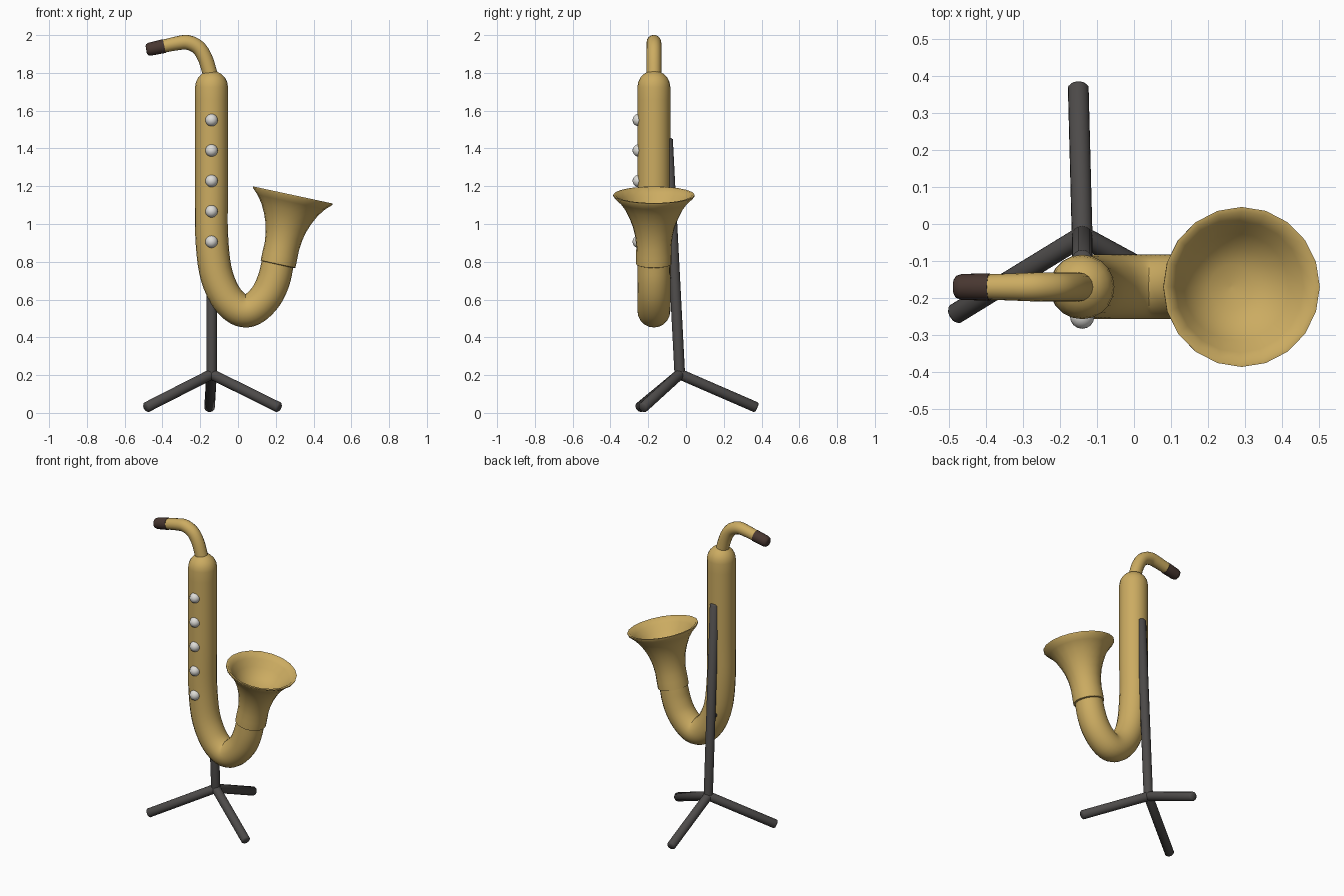
import bpy, bmesh
from math import sin, cos, pi, radians
from mathutils import Vector

if "Cube" in bpy.data.objects:
    bpy.data.objects.remove(bpy.data.objects["Cube"])

Y0 = -0.17   # depth of the instrument's centre plane


def material(name, rgb):
    m = bpy.data.materials.new(name)
    m.diffuse_color = (*rgb, 1)
    m.use_nodes = True
    m.node_tree.nodes["Principled BSDF"].inputs["Base Color"].default_value = m.diffuse_color
    return m


BRASS = material("brass", (0.60, 0.41, 0.12))
BROWN = material("dark_brown", (0.065, 0.038, 0.03))
DARK = material("dark_metal", (0.075, 0.07, 0.068))
PEARL = material("pearl", (0.72, 0.71, 0.68))


def smooth_path(pts, n=4):
    """Catmull-Rom curve through the points."""
    p = [Vector(q) for q in pts]
    p = [2 * p[0] - p[1]] + p + [2 * p[-1] - p[-2]]
    out = []
    for i in range(1, len(p) - 2):
        a, b, c, d = p[i - 1:i + 3]
        for k in range(n):
            t = k / n
            out.append(0.5 * (2 * b + (c - a) * t + (2 * a - 5 * b + 4 * c - d) * t ** 2
                              + (3 * b - a - 3 * c + d) * t ** 3))
    return out + [p[-2]]


def finish(name, bm, mat, angle=40):
    bmesh.ops.recalc_face_normals(bm, faces=bm.faces)
    me = bpy.data.meshes.new(name)
    bm.to_mesh(me)
    bm.free()
    me.materials.append(mat)
    ob = bpy.data.objects.new(name, me)
    bpy.context.collection.objects.link(ob)
    bpy.ops.object.select_all(action='DESELECT')
    ob.select_set(True)
    bpy.context.view_layer.objects.active = ob
    bpy.ops.object.shade_smooth_by_angle(angle=radians(angle))
    return ob


def skin(name, rings, mat, angle=40):
    """Bridge a list of rings of points and cap both ends."""
    bm = bmesh.new()
    vs = [[bm.verts.new(p) for p in r] for r in rings]
    n = len(vs[0])
    for a, b in zip(vs, vs[1:]):
        for i in range(n):
            j = (i + 1) % n
            bm.faces.new((a[i], a[j], b[j], b[i]))
    bm.faces.new(vs[0])
    bm.faces.new(vs[-1])
    return finish(name, bm, mat, angle)


def ring(c, u, v, r, n):
    return [c + r * (cos(2 * pi * i / n) * u + sin(2 * pi * i / n) * v) for i in range(n)]


def tube(name, pts, mat, sides=20):
    """Sweep (x, z, radius) points lying in the instrument's plane."""
    c = [Vector((p[0], Y0, p[1])) for p in pts]
    side = Vector((0, 1, 0))
    rings = []
    for i, p in enumerate(pts):
        t = (c[min(i + 1, len(c) - 1)] - c[max(i - 1, 0)]).normalized()
        rings.append(ring(c[i], side, t.cross(side), p[2], sides))
    return skin(name, rings, mat, 50)


def rod(name, a, b, r, mat, sides=16):
    a, b = Vector(a), Vector(b)
    d = (b - a).normalized()
    u = d.orthogonal().normalized()
    v = d.cross(u)
    e = 0.008
    return skin(name, [ring(a, u, v, r, sides), ring(b - d * e, u, v, r, sides),
                       ring(b, u, v, r - e, sides)], mat, 50)


# body: domed top, straight pipe and U bend
R = 0.087
dome = [(-0.14, 1.725 + 0.087 * sin(a), max(R * cos(a), 0.004))
        for a in (radians(d) for d in (90, 72, 54, 36, 18))]
bend = [(-0.14, 1.725, R), (-0.14, 1.45, R), (-0.14, 1.18, R), (-0.14, 0.95, R),
        (-0.12, 0.755, R), (-0.073, 0.63, R), (-0.014, 0.56, R), (0.045, 0.539, R),
        (0.1, 0.565, R), (0.155, 0.627, R), (0.19, 0.706, R), (0.21, 0.79, 0.085),
        (0.235, 0.9, 0.08)]
tube("body", dome + smooth_path(bend), BRASS)

# neck and mouthpiece
neck = [(-0.143, 1.77, 0.039), (-0.152, 1.81, 0.039), (-0.175, 1.88, 0.039),
        (-0.21, 1.934, 0.039), (-0.265, 1.961, 0.039), (-0.32, 1.957, 0.037),
        (-0.4, 1.94, 0.034)]
tube("neck", smooth_path(neck), BRASS, 16)
tube("mouthpiece", [(-0.39, 1.942, 0.037), (-0.465, 1.926, 0.035),
                    (-0.48, 1.923, 0.03), (-0.486, 1.922, 0.02)], BROWN, 16)

# bell: flared outside, rolled rim, shallow inside
base = Vector((0.212, Y0, 0.788))
axis = Vector((0.21, 0, 0.977)).normalized()
u = Vector((0, 1, 0))
v = axis.cross(u)
profile = [(0.082, -0.004), (0.094, 0), (0.094, 0.05), (0.093, 0.095), (0.099, 0.15),
           (0.111, 0.2), (0.128, 0.245), (0.153, 0.295), (0.183, 0.335), (0.215, 0.366),
           (0.216, 0.374), (0.203, 0.374), (0.177, 0.345), (0.145, 0.305),
           (0.11, 0.265), (0.06, 0.242), (0.004, 0.235)]
skin("bell", [ring(base + axis * h, u, v, r, 20) for r, h in profile], BRASS, 60)

# key buttons
for i in range(5):
    bm = bmesh.new()
    bmesh.ops.create_uvsphere(bm, u_segments=16, v_segments=10, radius=0.033)
    bmesh.ops.translate(bm, verts=bm.verts, vec=(-0.14, -0.25, 1.55 - 0.161 * i))
    finish(f"key_{i + 1}", bm, PEARL, 60)

# stand: leaning pole, holder and three legs
hub = Vector((-0.14, -0.033, 0.205))
rod("stand_pole", hub, (-0.14, -0.098, 1.455), 0.028, DARK)
rod("stand_holder", (-0.14, -0.06, 0.72), (-0.14, -0.12, 0.72), 0.02, DARK)
for k in range(3):
    a = radians(91.5 + 120 * k)
    rod(f"stand_leg_{k + 1}", hub, hub + Vector((0.41 * cos(a), 0.41 * sin(a), -0.178)),
        0.028, DARK)
